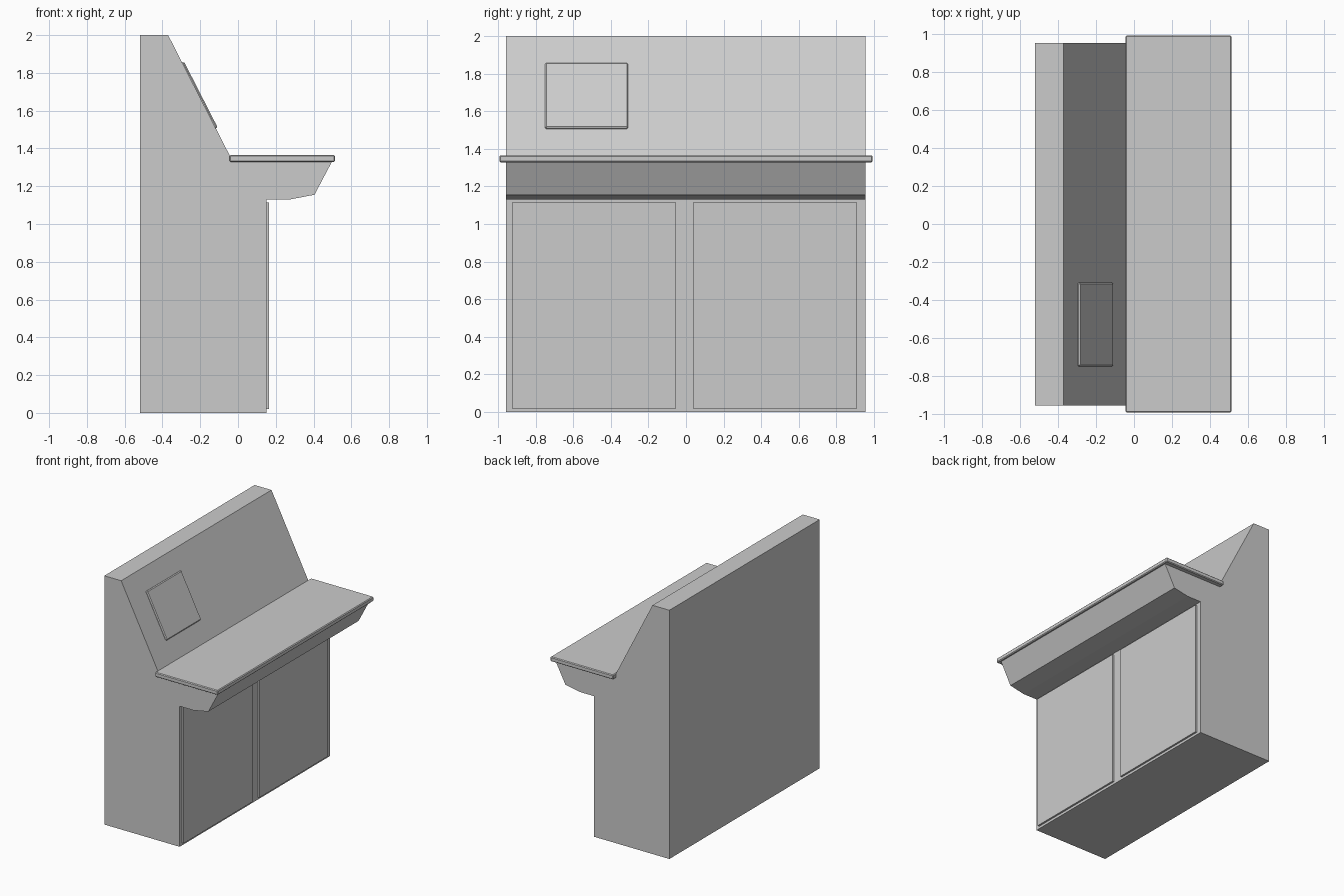
import bpy, bmesh
from mathutils import Vector

if "Cube" in bpy.data.objects:
    bpy.data.objects.remove(bpy.data.objects["Cube"])


def make_object(name, verts, faces, bevel=0.0):
    mesh = bpy.data.meshes.new(name)
    mesh.from_pydata(verts, [], faces)
    bm = bmesh.new()
    bm.from_mesh(mesh)
    bmesh.ops.recalc_face_normals(bm, faces=bm.faces)
    bm.to_mesh(mesh)
    bm.free()
    obj = bpy.data.objects.new(name, mesh)
    bpy.context.collection.objects.link(obj)
    if bevel:
        mod = obj.modifiers.new("edge_bevel", 'BEVEL')
        mod.width = bevel
        mod.segments = 1
    return obj


def extrude_profile(name, profile, y0, y1, bevel=0.0):
    """Extrude an XZ outline along y."""
    n = len(profile)
    verts = [(x, y, z) for y in (y0, y1) for x, z in profile]
    faces = [tuple(range(n)), tuple(range(n, 2 * n))]
    faces += [(i, (i + 1) % n, n + (i + 1) % n, n + i) for i in range(n)]
    return make_object(name, verts, faces, bevel)


def rect(x0, x1, z0, z1):
    return [(x0, z0), (x1, z0), (x1, z1), (x0, z1)]


# Cabinet body with sloped back panel and overhanging lip
body = [(-0.52, 0), (0.15, 0), (0.15, 1.13), (0.275, 1.13), (0.405, 1.155),
        (0.50, 1.335), (-0.035, 1.345), (-0.37, 2.0), (-0.52, 2.0)]
extrude_profile("console_body", body, -0.956, 0.954)

# Desk slab
extrude_profile("desk_top", rect(-0.045, 0.513, 1.328, 1.365), -0.992, 0.992, 0.006)

# Front doors
for side, y0, y1 in (("left", -0.925, -0.053), ("right", 0.037, 0.91)):
    extrude_profile(side + "_door", rect(0.14, 0.165, 0.02, 1.115), y0, y1)

# Display panel lying on the slope
top, bottom = Vector((-0.37, 2.0)), Vector((-0.035, 1.345))
along = (bottom - top).normalized()
normal = Vector((-along.y, along.x))
a, b = top + along * 0.163, top + along * 0.555
outline = [a - normal * 0.012, b - normal * 0.012, b + normal * 0.011, a + normal * 0.011]
extrude_profile("display_panel", [tuple(p) for p in outline], -0.75, -0.308, 0.007)
